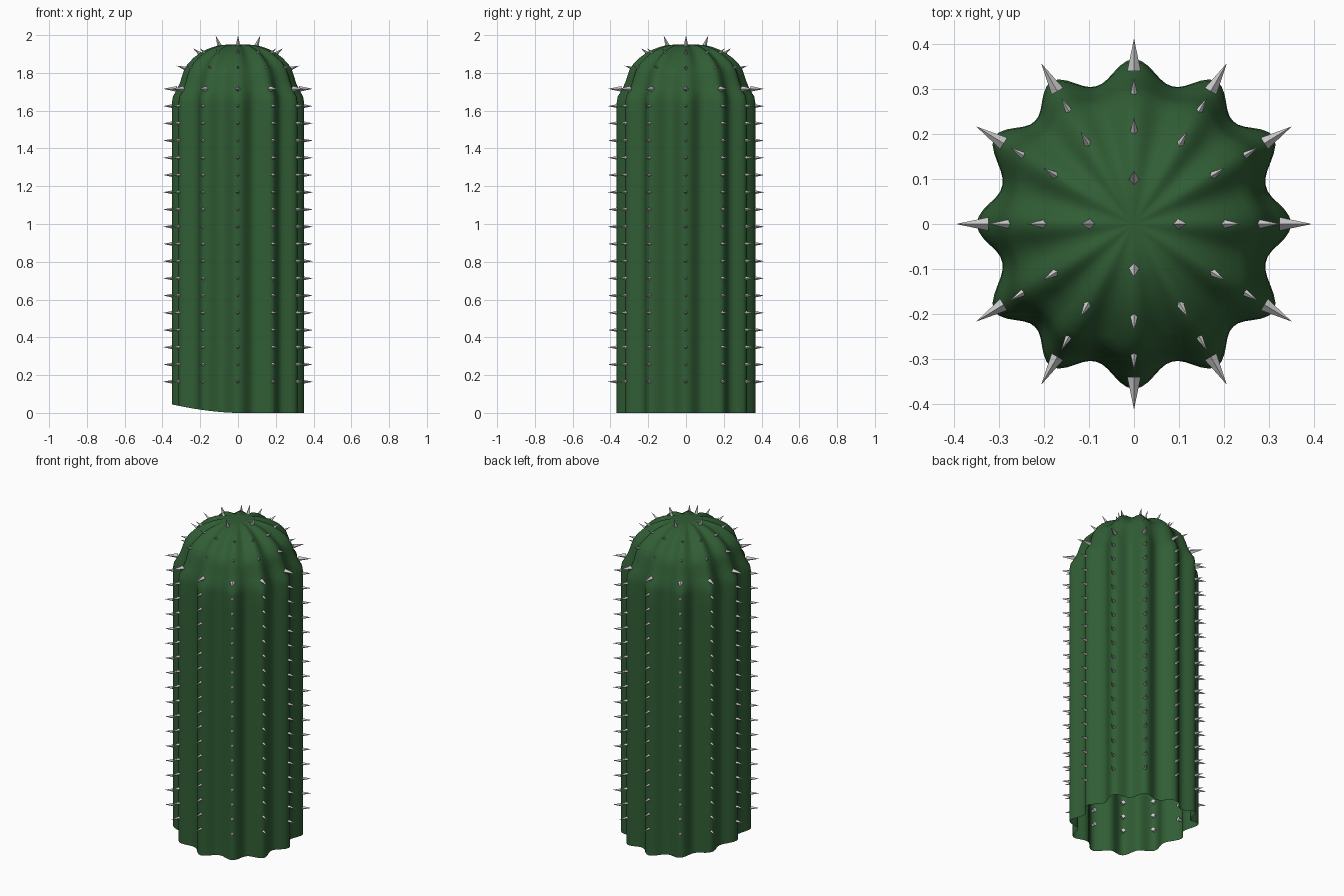
import bpy, bmesh
from math import sin, cos, pi, radians, degrees
from mathutils import Vector, Matrix

if "Cube" in bpy.data.objects:
    bpy.data.objects.remove(bpy.data.objects["Cube"])

RIBS, SEG = 12, 144


def warp(a):
    # ribs are slightly unevenly spaced
    return a + radians(1.0) * (sin(2 * a) + sin(4 * a))


def peak(a):
    # rib crest radius, a little smaller on the x axis
    return 0.367 - 0.017 * max(0, abs(cos(a)) - 0.87) / 0.13


def material(name, rgb):
    m = bpy.data.materials.new(name)
    m.diffuse_color = (*rgb, 1)
    m.use_nodes = True
    m.node_tree.nodes["Principled BSDF"].inputs["Base Color"].default_value = m.diffuse_color
    return m


def make_object(name, bm, mat=None):
    me = bpy.data.meshes.new(name)
    bm.to_mesh(me)
    bm.free()
    ob = bpy.data.objects.new(name, me)
    bpy.context.collection.objects.link(ob)
    if mat:
        me.materials.append(mat)
    return ob


# body: open-bottomed ribbed shell; (z, radius scale, groove depth)
PROFILE = [(0, 1, .05), (0.4, 1, .05), (0.8, 1, .05), (1.2, 1, .05), (1.55, 1, .05),
           (1.64, 1, .049), (1.675, .985, .045), (1.71, .925, .033), (1.75, .875, .025),
           (1.785, .845, .022), (1.82, .81, .022), (1.85, .755, .022), (1.88, .67, .022),
           (1.905, .575, .02), (1.925, .47, .016), (1.938, .37, .012),
           (1.947, .27, .007), (1.95, .15, .003)]
bm = bmesh.new()
rings = []
for z, s, groove in PROFILE:
    ring = []
    for i in range(SEG):
        a = 2 * pi * i / SEG
        w = warp(a)
        crest = ((1 + cos(RIBS * a)) / 2) ** 1.15
        r = peak(a) * s - groove * (1 - crest)
        x, y = r * cos(w), r * sin(w)
        lift = 0.045 * (max(0, -x) / 0.35) ** 1.7 if z == 0 else 0
        drop = 0.5 * groove * (1 - crest) if z > 1.84 else 0
        ring.append(bm.verts.new((x, y, z + lift - drop)))
    rings.append(ring)
for lo, hi in zip(rings, rings[1:]):
    for i in range(SEG):
        j = (i + 1) % SEG
        bm.faces.new((lo[i], lo[j], hi[j], hi[i]))
tip = bm.verts.new((0, 0, 1.949))
for i in range(SEG):
    bm.faces.new((rings[-1][i], rings[-1][(i + 1) % SEG], tip))
body = make_object("cactus_body", bm, material("cactus_green", (0.03, 0.11, 0.035)))
bpy.context.view_layer.objects.active = body
body.select_set(True)
bpy.ops.object.shade_smooth_by_angle(angle=radians(60))

# spines: small four-sided cones along each rib
bm = bmesh.new()


def spine(a, tip_r, tip_z, tilt, length=0.072):
    w = warp(a)
    d = Vector((cos(w) * cos(tilt), sin(w) * cos(tilt), sin(tilt)))
    end = Vector((tip_r * cos(w), tip_r * sin(w), tip_z))
    rot = Matrix.Rotation(w, 4, 'Z') @ Matrix.Rotation(pi / 2 - tilt, 4, 'Y')
    bmesh.ops.create_cone(bm, cap_ends=True, segments=4, radius1=0.015, radius2=0,
                          depth=length,
                          matrix=Matrix.Translation(end - d * length / 2) @ rot)


for k in range(RIBS):
    a = 2 * pi * k / RIBS
    for row in range(18):
        spine(a, peak(a) + 0.046, 0.165 + 0.0912 * row, 0)
    spine(a, 0.325, 1.838, radians(18))
    spine(a, 0.238, 1.93, radians(38))
    if k % 3 == 0:
        spine(a, 0.118, 1.998, radians(70))
bmesh.ops.remove_doubles(bm, verts=bm.verts, dist=1e-5)
make_object("spines", bm)
